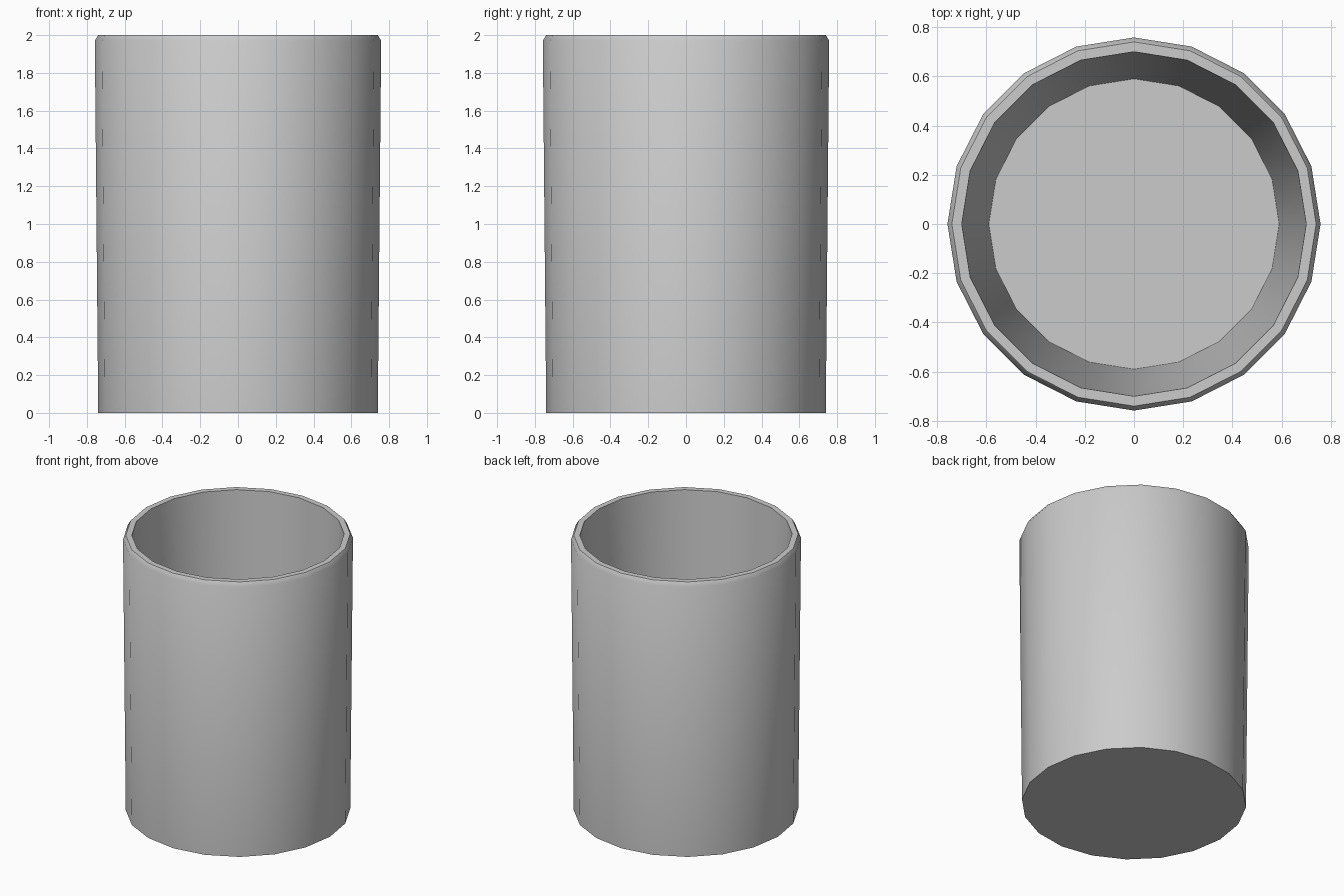
import bpy, bmesh, math

if "Cube" in bpy.data.objects:
    bpy.data.objects.remove(bpy.data.objects["Cube"])

SIDES = 20

# Cup profile (radius, height): outside bottom, up over the rim, down to inner floor
PROFILE = [(0.74, 0.0), (0.758, 1.97), (0.74, 2.0), (0.70, 2.0), (0.59, 0.1)]

bm = bmesh.new()
rings = []
for r, z in PROFILE:
    rings.append([bm.verts.new((r * math.cos(2 * math.pi * i / SIDES),
                                r * math.sin(2 * math.pi * i / SIDES), z))
                  for i in range(SIDES)])

# Walls and rim
for a, b in zip(rings, rings[1:]):
    for i in range(SIDES):
        j = (i + 1) % SIDES
        bm.faces.new((a[i], a[j], b[j], b[i]))

# Underside and inner floor
bm.faces.new(list(reversed(rings[0])))
bm.faces.new(rings[-1])

mesh = bpy.data.meshes.new("cup")
bm.to_mesh(mesh)
bm.free()
cup = bpy.data.objects.new("cup", mesh)
bpy.context.collection.objects.link(cup)

# Smooth round walls, crisp rim and base
bpy.context.view_layer.objects.active = cup
cup.select_set(True)
bpy.ops.object.shade_smooth_by_angle(angle=math.radians(35))
